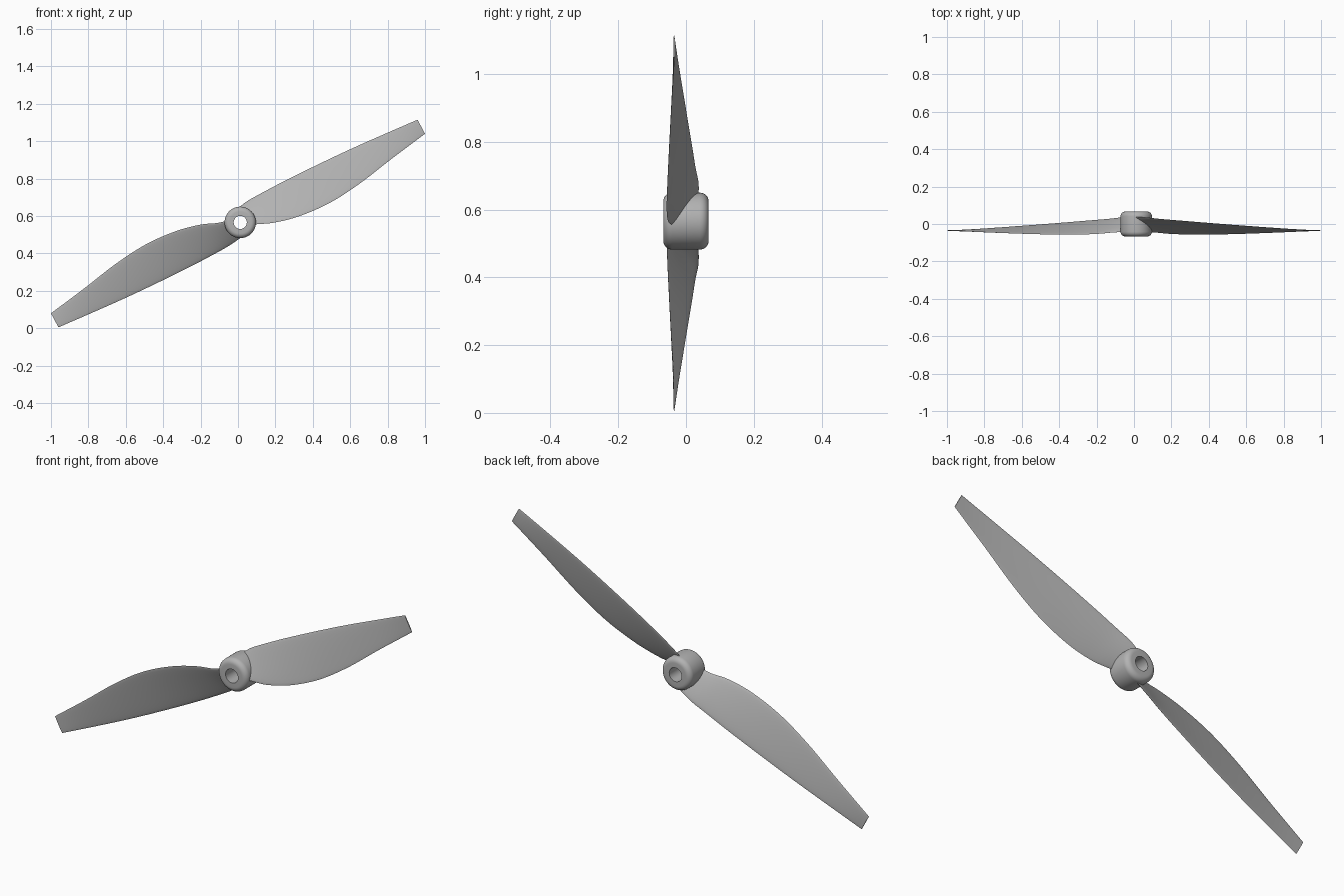
import bpy, bmesh, math
from mathutils import Vector

cube = bpy.data.objects.get("Cube")
if cube:
    bpy.data.objects.remove(cube, do_unlink=True)

grey = bpy.data.materials.new("light_grey")
grey.use_nodes = True
COLOUR = (0.45, 0.45, 0.45, 1)
grey.diffuse_color = COLOUR
grey.node_tree.nodes["Principled BSDF"].inputs["Base Color"].default_value = COLOUR

CENTRE = Vector((0, 0, 0.56))
HUB = Vector((0.012, 0, 0.566))

# Blade stations from hub to tip: upper edge, lower edge (x, y, z from the centre)
STATIONS = [
    ((0.05, 0.037, 0.12), (0.11, -0.045, -0.003)),
    ((0.13, 0.028, 0.165), (0.20, -0.053, 0.006)),
    ((0.25, 0.018, 0.228), (0.33, -0.057, 0.04)),
    ((0.42, 0.004, 0.312), (0.49, -0.055, 0.11)),
    ((0.60, -0.010, 0.397), (0.65, -0.050, 0.213)),
    ((0.78, -0.023, 0.477), (0.82, -0.043, 0.345)),
    ((0.96, -0.035, 0.555), (1.00, -0.035, 0.48)),
]


def finish(name, bm):
    bmesh.ops.recalc_face_normals(bm, faces=bm.faces)
    mesh = bpy.data.meshes.new(name)
    bm.to_mesh(mesh)
    bm.free()
    mesh.materials.append(grey)
    ob = bpy.data.objects.new(name, mesh)
    bpy.context.collection.objects.link(ob)
    bpy.ops.object.select_all(action='DESELECT')
    ob.select_set(True)
    bpy.context.view_layer.objects.active = ob
    bpy.ops.object.shade_smooth_by_angle(angle=math.radians(40))
    return ob


def spline(points, steps):
    """Smooth curve through the points."""
    pts = [2 * points[0] - points[1]] + points + [2 * points[-1] - points[-2]]
    out = []
    for a, b, c, d in zip(pts, pts[1:], pts[2:], pts[3:]):
        for i in range(steps):
            t = i / steps
            out.append(b + 0.5 * t * (c - a + t * (2*a - 5*b + 4*c - d + t * (3*(b - c) + d - a))))
    return out + [points[-1]]


def bridge(bm, rings, closed=False):
    n = len(rings[0])
    for a, b in zip(rings, rings[1:] + (rings[:1] if closed else [])):
        for i in range(n):
            j = (i + 1) % n
            bm.faces.new((a[i], a[j], b[j], b[i]))


# Hub: rounded ring swept around the y axis
def make_hub():
    outer, inner, half, rnd = 0.084, 0.035, 0.067, 0.026
    profile = [(inner, -half), (inner, half)]
    for sign in (1, -1):
        arc = [(outer - rnd + rnd * math.sin(a), sign * (half - rnd + rnd * math.cos(a)))
               for a in (math.pi / 2 * i / 6 for i in range(7))]
        profile += arc if sign > 0 else arc[::-1]
    bm = bmesh.new()
    rings = []
    for k in range(64):
        a = math.tau * k / 64
        rings.append([bm.verts.new(HUB + Vector((r * math.cos(a), y, r * math.sin(a))))
                      for r, y in profile])
    bridge(bm, rings, closed=True)
    finish("hub", bm)


# Blade: thin twisted section lofted along both edges, side -1 is the half-turn copy
def make_blade(name, side):
    turn = Vector((side, 1, side))
    offset = (HUB - CENTRE) * turn
    root = (offset + Vector((-0.012, 0.037, 0.076)), offset + Vector((0.062, -0.043, -0.012)))
    stations = [root] + [(Vector(u), Vector(l)) for u, l in STATIONS]
    upper = spline([s[0] for s in stations], 6)
    lower = spline([s[1] for s in stations], 6)
    bm = bmesh.new()
    rings = []
    steps = 12
    for k, (u, l) in enumerate(zip(upper, lower)):
        thick = 0.014 - 0.009 * k / (len(upper) - 1)
        chord = l - u
        normal = Vector((1, 0, 0.5)).cross(chord).normalized()
        ring = []
        for i in range(2 * steps):
            a = math.pi * i / steps
            f = (1 - math.cos(a)) / 2
            bulge = normal * thick / 2 * math.sin(a)
            ring.append(bm.verts.new(CENTRE + (u + chord * f + bulge) * turn))
        rings.append(ring)
    bridge(bm, rings)
    bm.faces.new(rings[0])
    bm.faces.new(rings[-1])
    finish(name, bm)


make_hub()
make_blade("left_blade", 1)
make_blade("right_blade", -1)
